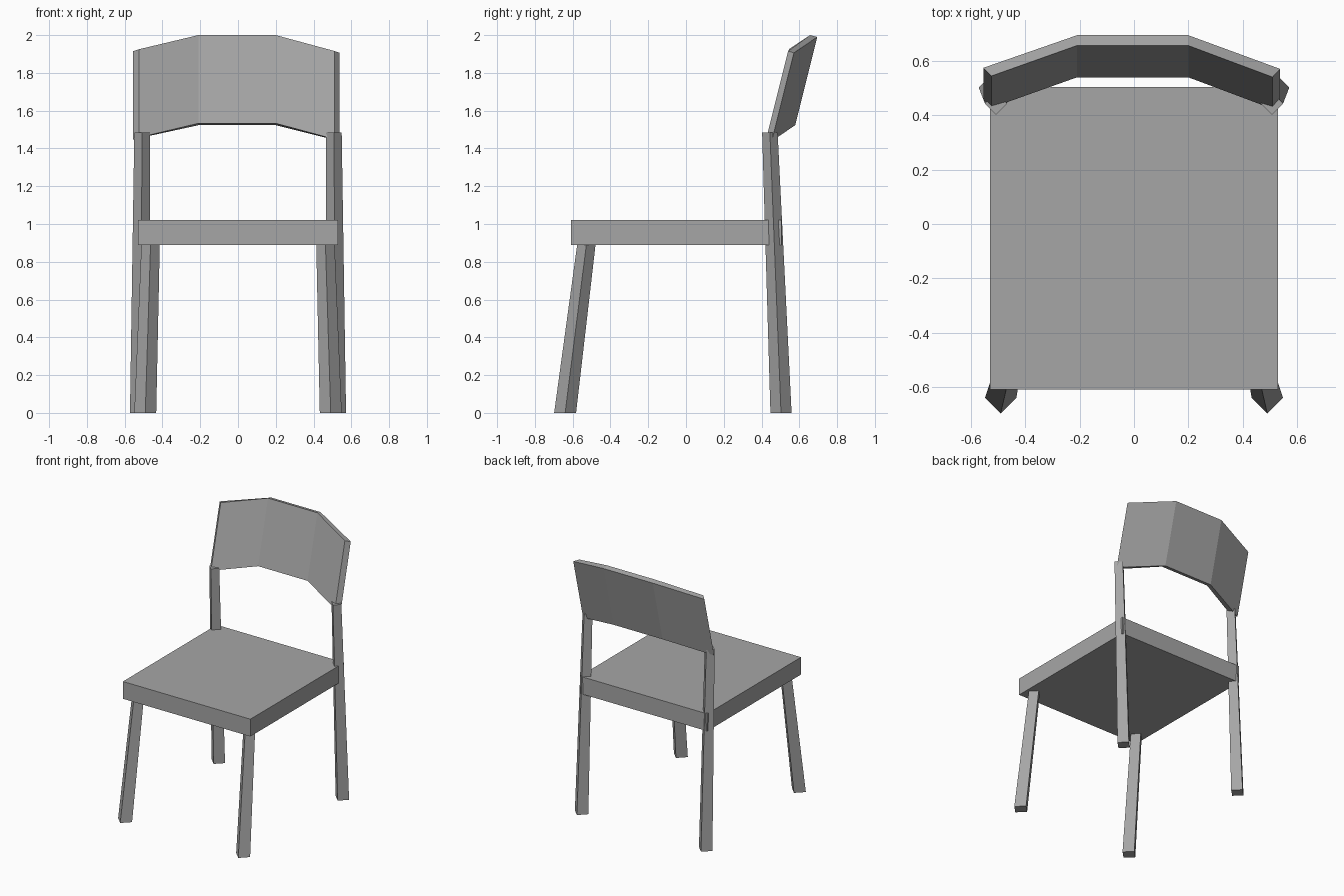
import bpy
import bmesh
from math import cos, sin, pi
from mathutils import Vector

cube = bpy.data.objects.get("Cube")
if cube:
    bpy.data.objects.remove(cube, do_unlink=True)

# One grey for the whole chair
grey = bpy.data.materials.new("plain_grey")
grey.use_nodes = True
colour = (0.38, 0.38, 0.38, 1.0)
grey.diffuse_color = colour
grey.node_tree.nodes["Principled BSDF"].inputs["Base Color"].default_value = colour


def loft(name, rings):
    """Join four-cornered rings into a closed, flat-shaded solid."""
    bm = bmesh.new()
    loops = [[bm.verts.new(p) for p in ring] for ring in rings]
    for a, b in zip(loops, loops[1:]):
        for i in range(4):
            j = (i + 1) % 4
            bm.faces.new((a[i], a[j], b[j], b[i]))
    bm.faces.new(loops[0])
    bm.faces.new(loops[-1])
    bmesh.ops.recalc_face_normals(bm, faces=bm.faces)
    mesh = bpy.data.meshes.new(name)
    bm.to_mesh(mesh)
    bm.free()
    mesh.materials.append(grey)
    obj = bpy.data.objects.new(name, mesh)
    bpy.context.collection.objects.link(obj)
    return obj


def diamond(x, y, z, r):
    return [(x + r * cos(k * pi / 2), y + r * sin(k * pi / 2), z) for k in range(4)]


# Seat slab
def slab_ring(z):
    return [(-0.53, -0.61, z), (0.53, -0.61, z), (0.53, 0.505, z), (-0.53, 0.505, z)]


loft("seat", [slab_ring(0.89), slab_ring(1.02)])

# Tapered legs, square in section and turned corner-forward
for side, s in (("left", 1), ("right", -1)):
    loft("front_leg_" + side, [diamond(s * 0.491, -0.64, 0, 0.058),
                               diamond(s * 0.461, -0.52, 0.95, 0.048)])
    loft("back_leg_" + side, [diamond(s * 0.516, 0.503, 0, 0.056),
                              diamond(s * 0.508, 0.444, 1.485, 0.041)])

# Leaning backrest: lower front corner and depth at each fold
rise = Vector((0, 0.117, 0.467))
folds = [
    ((-0.525, 0.428, 1.458), (-0.03, 0.03, -0.01)),
    ((-0.21, 0.54, 1.533), (0, 0.038, -0.01)),
    ((0.2, 0.54, 1.533), (0, 0.038, -0.01)),
    ((0.51, 0.424, 1.449), (0.028, 0.03, -0.01)),
]
rings = []
for corner, depth in folds:
    p, d = Vector(corner), Vector(depth)
    rings.append([p, p + d, p + d + rise, p + rise])
loft("backrest", rings)
